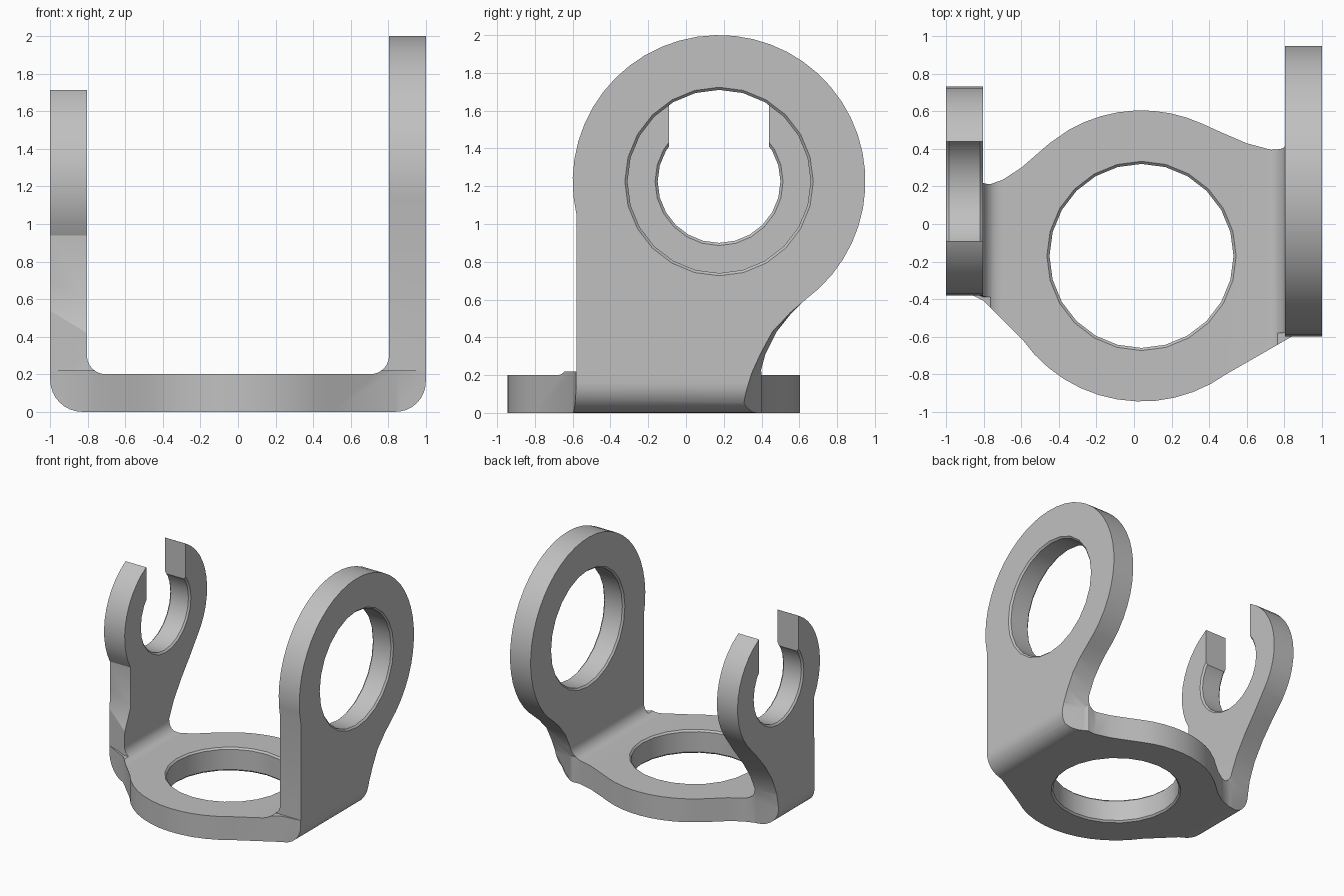
import bpy
import bmesh
from math import cos, sin, radians

cube = bpy.data.objects.get("Cube")
if cube:
    bpy.data.objects.remove(cube)


def arc(cx, cy, r, a0, a1, n):
    """Points on a circular arc, angles in degrees."""
    steps = [radians(a0 + (a1 - a0) * i / n) for i in range(n + 1)]
    return [(cx + r * cos(a), cy + r * sin(a)) for a in steps]


def loft(name, axis, rings):
    """Closed solid through matching outlines, given as (position, points)."""
    bm = bmesh.new()
    loops = []
    for d, pts in rings:
        place = {"x": lambda u, v: (d, u, v),
                 "y": lambda u, v: (u, d, v),
                 "z": lambda u, v: (u, v, d)}[axis]
        loops.append([bm.verts.new(place(u, v)) for u, v in pts])
    for a, b in zip(loops, loops[1:]):
        for i in range(len(a)):
            j = (i + 1) % len(a)
            bm.faces.new((a[i], a[j], b[j], b[i]))
    bm.faces.new(loops[0])
    bm.faces.new(loops[-1])
    bmesh.ops.recalc_face_normals(bm, faces=bm.faces)
    mesh = bpy.data.meshes.new(name)
    bm.to_mesh(mesh)
    bm.free()
    obj = bpy.data.objects.new(name, mesh)
    bpy.context.collection.objects.link(obj)
    return obj


def combine(target, tool, operation):
    """Apply a boolean and discard the tool."""
    mod = target.modifiers.new("combine", "BOOLEAN")
    mod.operation = operation
    mod.solver = "EXACT"
    mod.object = tool
    bpy.context.view_layer.objects.active = target
    bpy.ops.object.modifier_apply(modifier=mod.name)
    bpy.data.objects.remove(tool)


def bore(target, axis, cx, cy, r, lo, hi, n=24):
    """Round hole with a small chamfer at both faces."""
    c = 0.014
    steps = [(lo - c, r + 2 * c), (lo + c, r), (hi - c, r), (hi + c, r + 2 * c)]
    rings = [(d, arc(cx, cy, rad, 0, 360 - 360 / n, n - 1)) for d, rad in steps]
    combine(target, loft("hole_cutter", axis, rings), "DIFFERENCE")


# Base plate outline
base = (arc(0.04, -0.17, 0.775, 215, 306, 12)
        + [(0.84, -0.6), (1.02, -0.58), (1.02, 0.27), (0.8, 0.4), (0.73, 0.395),
           (0.6, 0.43), (0.46, 0.49)]
        + arc(0.04, -0.17, 0.775, 65, 120, 8)
        + [(-0.45, 0.43), (-0.6, 0.3), (-0.7, 0.235), (-0.8, 0.2), (-1.02, 0.16),
           (-1.02, -0.3), (-0.8, -0.41), (-0.7, -0.51)])
bracket = loft("bracket", "z", [(-0.05, base), (0.22, base)])

# Tall ring arm, its lower back edge slanting between the faces
ring = arc(0.175, 1.225, 0.775, -54, 193, 34) + [(-0.58, -0.05)]
ring_in = ring + [(0.39, -0.05), (0.39, 0.2), (0.42, 0.31), (0.48, 0.43), (0.56, 0.53)]
ring_out = ring + [(0.26, -0.05), (0.34, 0.2), (0.39, 0.31), (0.455, 0.43), (0.55, 0.53)]
combine(bracket, loft("ring_arm", "x", [(0.68, ring_in), (0.805, ring_in),
                                        (1.02, ring_out)]), "UNION")

# Short forked arm
fork = arc(0.175, 1.225, 0.557, -40, 211, 30)
fork_in = fork + [(-0.3, 0.6), (-0.38, 0.42), (-0.4, -0.05), (0.2, -0.05), (0.21, 0.2),
                  (0.22, 0.3), (0.28, 0.43), (0.38, 0.58), (0.5, 0.73)]
fork_out = fork + [(-0.3, 0.7), (-0.3, 0.55), (-0.3, -0.05), (0.15, -0.05), (0.18, 0.2),
                   (0.2, 0.3), (0.26, 0.45), (0.36, 0.6), (0.48, 0.74)]
combine(bracket, loft("fork_arm", "x", [(-0.68, fork_in), (-0.805, fork_in),
                                        (-1.02, fork_out)]), "UNION")

# Bent sheet: rounded channel that trims all three plates
channel = ([(-1, 2.1)] + arc(-0.83, 0.17, 0.17, 180, 270, 8)
           + arc(0.84, 0.16, 0.16, 270, 360, 8) + [(1, 2.1), (0.805, 2.1)]
           + arc(0.705, 0.3, 0.1, 0, -90, 6) + arc(-0.705, 0.3, 0.1, -90, -180, 6)
           + [(-0.805, 2.1)])
combine(bracket, loft("channel", "y", [(-1.2, channel), (1.2, channel)]), "INTERSECT")

# Holes and the open slot of the fork
bore(bracket, "z", 0.04, -0.17, 0.49, 0, 0.2)
bore(bracket, "x", 0.175, 1.225, 0.485, 0.805, 1)
bore(bracket, "x", 0.175, 1.225, 0.325, -1, -0.805)
slot = [(-0.09, 1.225), (0.44, 1.225), (0.44, 2.1), (-0.09, 2.1)]
combine(bracket, loft("slot_cutter", "x", [(-1.1, slot), (-0.7, slot)]), "DIFFERENCE")

# Plain grey finish
grey = bpy.data.materials.new("light_grey")
grey.use_nodes = True
colour = (0.53, 0.53, 0.53, 1)
grey.diffuse_color = colour
grey.node_tree.nodes["Principled BSDF"].inputs["Base Color"].default_value = colour
bracket.data.materials.clear()
bracket.data.materials.append(grey)
for face in bracket.data.polygons:
    face.material_index = 0

bpy.ops.object.select_all(action="DESELECT")
bracket.select_set(True)
bpy.context.view_layer.objects.active = bracket
bpy.ops.object.shade_smooth_by_angle(angle=radians(25))
